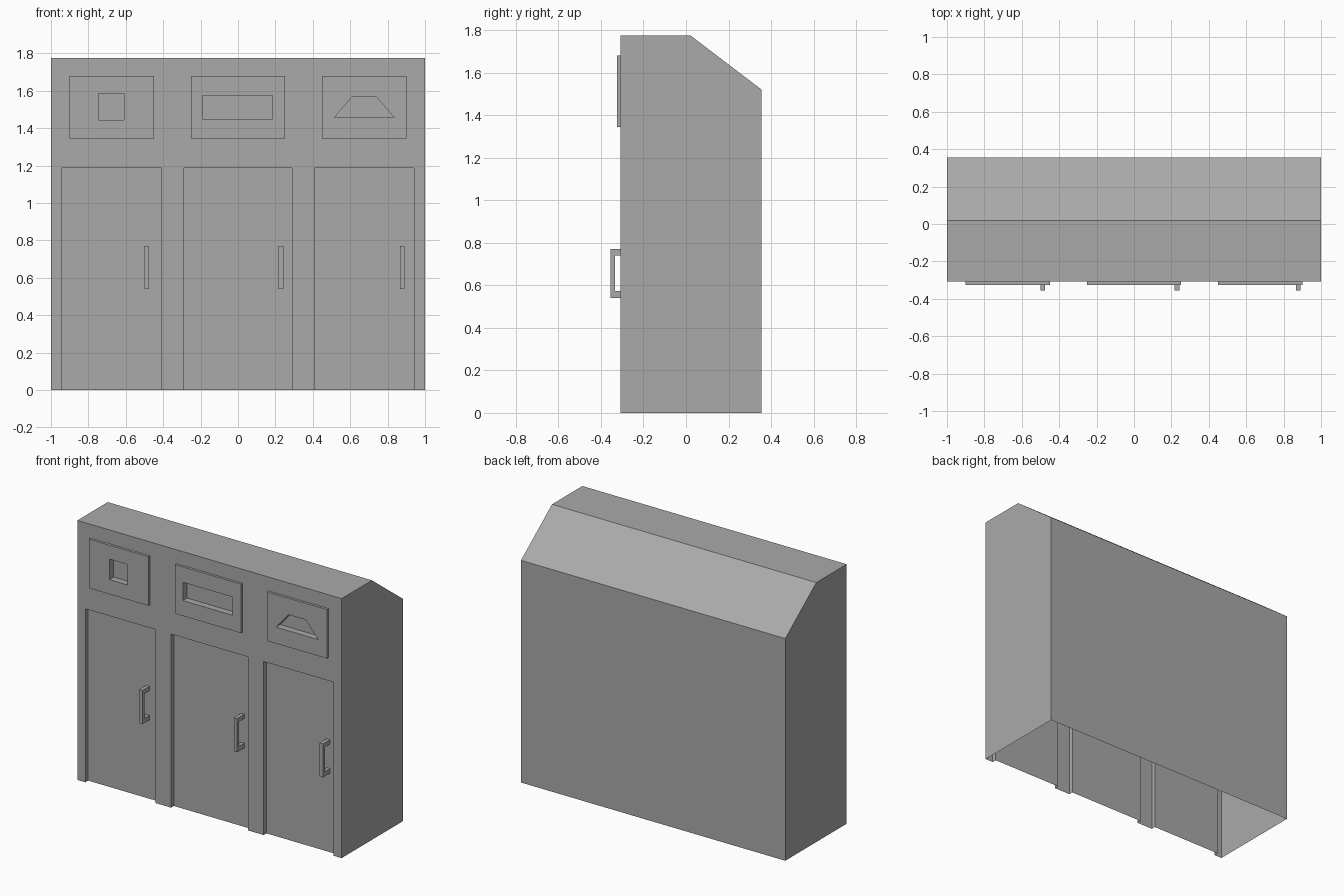
import bpy, bmesh

cube = bpy.data.objects.get("Cube")
if cube:
    bpy.data.objects.remove(cube, do_unlink=True)

FRONT, BACK, TOP = -0.308, 0.355, 1.775
DOOR_Y = FRONT + 0.03

grey = bpy.data.materials.new("Plain grey")
grey.use_nodes = True
grey.diffuse_color = (0.4, 0.4, 0.4, 1)
grey.node_tree.nodes["Principled BSDF"].inputs["Base Color"].default_value = (0.4, 0.4, 0.4, 1)


def prism(name, points, offset):
    """Extrude a flat polygon along an offset into a closed solid."""
    bm = bmesh.new()
    face = bm.faces.new([bm.verts.new(p) for p in points])
    new = bmesh.ops.extrude_face_region(bm, geom=[face])["geom"]
    bmesh.ops.translate(bm, vec=offset, verts=[v for v in new if isinstance(v, bmesh.types.BMVert)])
    bmesh.ops.recalc_face_normals(bm, faces=bm.faces)
    mesh = bpy.data.meshes.new(name)
    bm.to_mesh(mesh)
    bm.free()
    mesh.materials.append(grey)
    obj = bpy.data.objects.new(name, mesh)
    bpy.context.collection.objects.link(obj)
    return obj


def front_prism(name, outline, y0, y1):
    return prism(name, [(x, y0, z) for x, z in outline], (0, y1 - y0, 0))


def rect(x0, x1, z0, z1):
    return [(x0, z0), (x1, z0), (x1, z1), (x0, z1)]


def combine(target, tool, operation):
    """Apply a boolean and discard the tool."""
    mod = target.modifiers.new("Boolean", "BOOLEAN")
    mod.operation, mod.object, mod.solver = operation, tool, "EXACT"
    bpy.context.view_layer.objects.active = target
    bpy.ops.object.modifier_apply(modifier=mod.name)
    bpy.data.objects.remove(tool, do_unlink=True)


# Cabinet body with a sloping rear top edge
side = [(FRONT, 0), (BACK, 0), (BACK, 1.52), (0.02, TOP), (FRONT, TOP)]
body = prism("cabinet_body", [(-1, y, z) for y, z in side], (2, 0, 0))

# Raised sign panels above the doors
for x0, x1 in [(-0.9, -0.45), (-0.25, 0.25), (0.45, 0.9)]:
    panel = front_prism("panel", rect(x0, x1, 1.345, 1.68), -0.325, FRONT + 0.02)
    combine(body, panel, "UNION")

# Recessed shapes in the panels: square, slot and trapezoid
shapes = [rect(-0.745, -0.61, 1.445, 1.585),
          rect(-0.19, 0.185, 1.45, 1.575),
          [(0.515, 1.457), (0.835, 1.457), (0.74, 1.567), (0.61, 1.567)]]
for outline in shapes:
    combine(body, front_prism("shape_cutter", outline, -0.4, -0.28), "DIFFERENCE")

# Recessed doorways
for x0, x1 in [(-0.94, -0.41), (-0.29, 0.29), (0.41, 0.94)]:
    combine(body, front_prism("door_cutter", rect(x0, x1, -0.1, 1.187), -0.4, DOOR_Y), "DIFFERENCE")

# Open underside
bm = bmesh.new()
bm.from_mesh(body.data)
floor = [f for f in bm.faces if f.normal.z < -0.9 and f.calc_center_median().z < 0.01]
bmesh.ops.delete(bm, geom=floor, context="FACES")
bm.to_mesh(body.data)
bm.free()

# Bracket handles on the doors
grip = [(DOOR_Y, 0.54), (-0.355, 0.54), (-0.355, 0.77), (DOOR_Y, 0.77),
        (DOOR_Y, 0.74), (-0.333, 0.74), (-0.333, 0.572), (DOOR_Y, 0.572)]
for name, x in [("right", -0.5), ("middle", 0.217), ("left", 0.866)]:
    prism(name + "_door_handle", [(x, y, z) for y, z in grip], (0.025, 0, 0))
